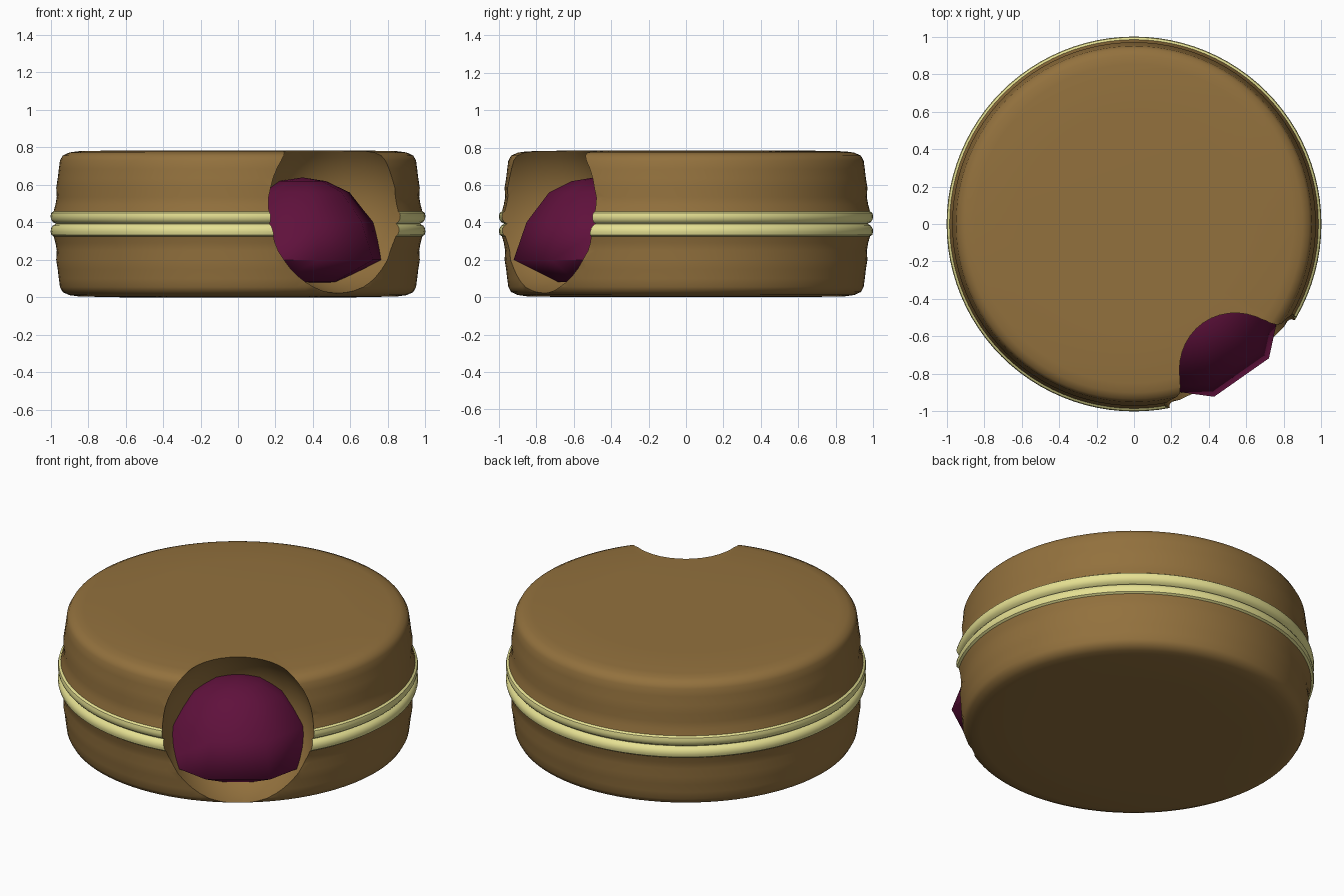
import bpy, bmesh, math
from mathutils import Matrix

if "Cube" in bpy.data.objects:
    bpy.data.objects.remove(bpy.data.objects["Cube"])

def mat(name, col):
    m = bpy.data.materials.new(name)
    m.diffuse_color = (*col, 1)
    m.use_nodes = True
    m.node_tree.nodes["Principled BSDF"].inputs["Base Color"].default_value = m.diffuse_color
    return m

dough = mat("brown_dough", (0.29, 0.165, 0.047))
cream = mat("pale_yellow_band", (0.79, 0.75, 0.29))
jam = mat("dark_purple_jam", (0.115, 0.0055, 0.045))

def make(name, bm, mats):
    me = bpy.data.meshes.new(name)
    bmesh.ops.recalc_face_normals(bm, faces=bm.faces)
    bm.to_mesh(me)
    bm.free()
    ob = bpy.data.objects.new(name, me)
    bpy.context.collection.objects.link(ob)
    for m in mats:
        me.materials.append(m)
    return ob

def lathe(profile, n, phase=0.0):
    """Revolve (radius, z) points; zero radius closes to a single point."""
    bm = bmesh.new()
    rings = []
    for r, z in profile:
        if r == 0:
            rings.append([bm.verts.new((0, 0, z))] * n)
        else:
            rings.append([bm.verts.new((r * math.cos(phase + i * math.tau / n),
                                        r * math.sin(phase + i * math.tau / n), z))
                          for i in range(n)])
    for a, b in zip(rings, rings[1:]):
        for i in range(n):
            j = (i + 1) % n
            vs = list(dict.fromkeys((a[i], a[j], b[j], b[i])))
            bm.faces.new(vs)
    return bm

def smooth(ob, angle):
    bpy.ops.object.select_all(action='DESELECT')
    ob.select_set(True)
    bpy.context.view_layer.objects.active = ob
    bpy.ops.object.shade_smooth_by_angle(angle=math.radians(angle))

# bun: two stacked halves with a double cream bead at the seam
half = [(0.0, 0.0), (0.6, 0.0), (0.85, 0.005), (0.90, 0.012), (0.935, 0.028), (0.95, 0.055),
        (0.956, 0.10), (0.962, 0.15), (0.97, 0.20), (0.967, 0.25), (0.974, 0.29),
        (0.984, 0.326)]
bead = [(0.996, 0.334), (1.0, 0.35), (0.998, 0.368), (0.988, 0.383), (0.972, 0.392)]
lower = half + bead
profile = lower + [(r, 0.785 - z) for r, z in reversed(lower)]
bun = make("bun", lathe(profile, 96), [dough, cream])
for p in bun.data.polygons:
    if 0.326 < p.center.z < 0.459:
        p.material_index = 1

# frame of the bite: local x points outward, toward the front right
turn = Matrix.Rotation(math.radians(-55), 4, 'Z')

# bite cutter
bm = bmesh.new()
bmesh.ops.create_uvsphere(bm, u_segments=40, v_segments=24, radius=1)
bm.transform(turn @ Matrix.Translation((0.98, 0, 0.47))
             @ Matrix.Diagonal((0.47, 0.43, 0.45, 1)))
cutter = make("bite_cutter", bm, [dough])
cutter.hide_render = True
mod = bun.modifiers.new("bite", 'BOOLEAN')
mod.object = cutter
mod.operation = 'DIFFERENCE'
mod.solver = 'EXACT'
bpy.context.view_layer.objects.active = bun
bpy.ops.object.modifier_apply(modifier="bite")
bpy.data.objects.remove(cutter)
smooth(bun, 40)

# jam filling: eight-sided dome bulging out of the bite
R = 0.433
dome = [(0, 0.07), (0.45 * R, 0.082), (R, 0.2), (0.84 * R, 0.4),
        (0.56 * R, 0.56), (0.28 * R, 0.62), (0, 0.64)]
bm = lathe(dome, 8, math.radians(22.5))
bm.transform(turn @ Matrix.Translation((0.6, 0, 0)) @ Matrix.Diagonal((1, 1.08, 1, 1)))
filling = make("jam_filling", bm, [jam])
smooth(filling, 80)
